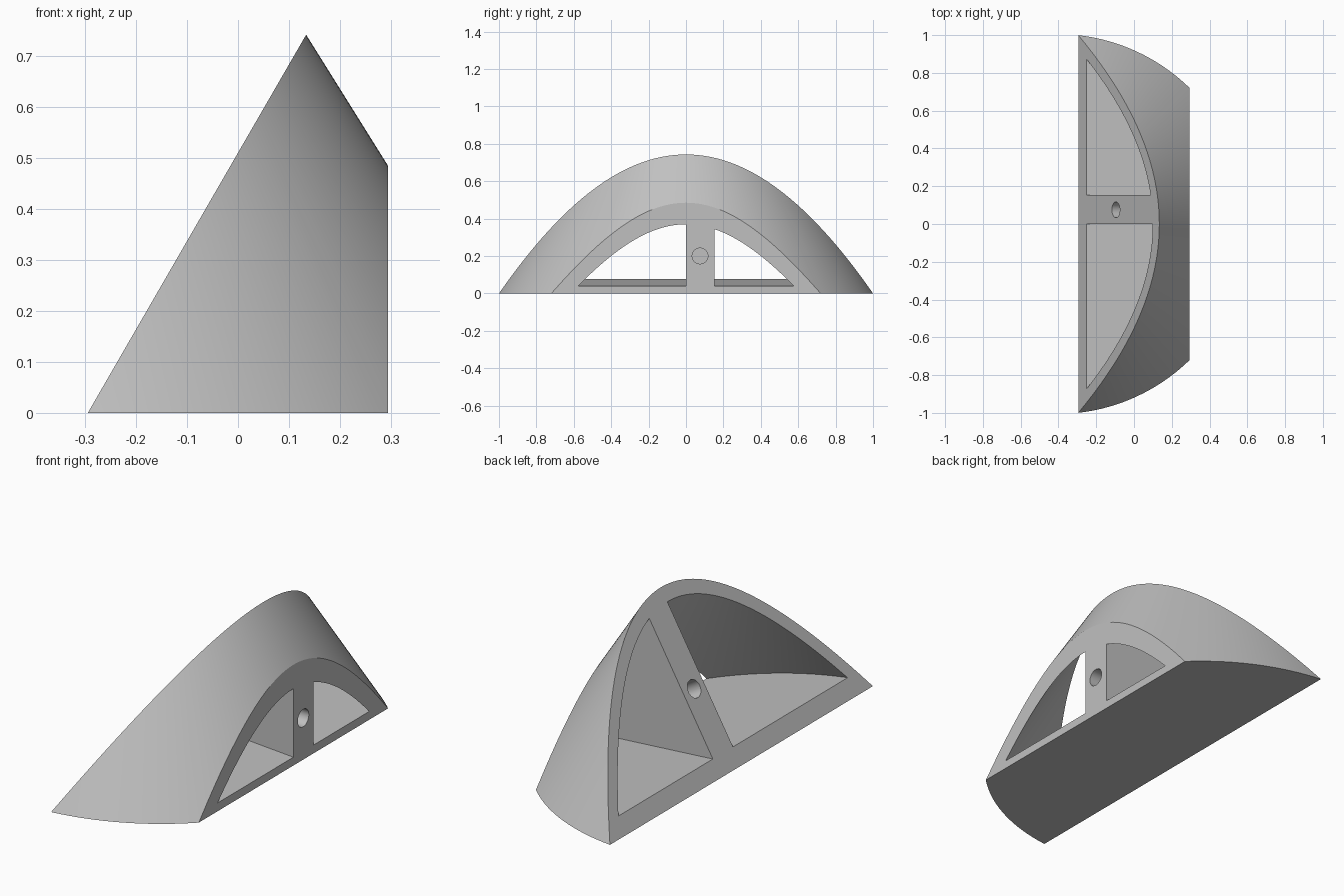
import bpy, bmesh, math
from mathutils import Vector, Matrix

cube = bpy.data.objects.get("Cube")
if cube:
    bpy.data.objects.remove(cube, do_unlink=True)

AXIS_X = -0.408      # upright axis of the cone
RADIUS = 1.006
SLOPE = 1.6
HALF = 0.295         # half the depth along x
WALL = 0.072
RIB = (0.0, 0.153)   # rib sides along y
RIB_MID = 0.075
SLANT = Vector((-math.sqrt(3), 0, 1)).normalized()

grey = bpy.data.materials.new("plain grey")
grey.use_nodes = True
grey.diffuse_color = (0.53, 0.53, 0.53, 1)
grey.node_tree.nodes["Principled BSDF"].inputs["Base Color"].default_value = grey.diffuse_color


def finish(name, bm):
    bmesh.ops.recalc_face_normals(bm, faces=bm.faces)
    mesh = bpy.data.meshes.new(name)
    bm.to_mesh(mesh)
    bm.free()
    mesh.materials.append(grey)
    obj = bpy.data.objects.new(name, mesh)
    bpy.context.collection.objects.link(obj)
    return obj


def cut_cone(name, radius, planes):
    """Upright cone trimmed by planes; each normal points to the removed side."""
    bm = bmesh.new()
    height = radius * SLOPE
    bmesh.ops.create_cone(bm, cap_ends=True, segments=160, radius1=radius, radius2=0,
                          depth=height, matrix=Matrix.Translation((AXIS_X, 0, height / 2)))
    bmesh.ops.remove_doubles(bm, verts=bm.verts, dist=1e-5)
    for point, normal in planes:
        geom = bm.verts[:] + bm.edges[:] + bm.faces[:]
        cut = bmesh.ops.bisect_plane(bm, geom=geom, dist=1e-6, plane_co=point,
                                     plane_no=normal, clear_outer=True)["geom_cut"]
        edges = [e for e in cut if isinstance(e, bmesh.types.BMEdge)]
        bmesh.ops.edgeloop_fill(bm, edges=edges)
    return finish(name, bm)


def drill(name, point, direction, depth):
    """Round cutter reaching the given depth on both sides of a face."""
    bm = bmesh.new()
    turn = Vector(direction).to_track_quat('Z', 'Y').to_matrix().to_4x4()
    bmesh.ops.create_cone(bm, cap_ends=True, segments=48, radius1=0.042, radius2=0.042,
                          depth=2 * depth, matrix=Matrix.Translation(point) @ turn)
    return finish(name, bm)


# Solid wedge of the cone
body = cut_cone("arched_body", RADIUS, [
    ((-HALF, 0, 0), SLANT),
    ((HALF, 0, 0), (1, 0, 0)),
])

# Two pockets either side of the rib, with a gently sloping floor
floor = ((HALF, 0, 0.04), (-0.069, 0, -1))
back = ((-0.36, 0, 0), (-1, 0, 0))
cutters = [
    cut_cone("front_pocket_cutter", RADIUS - WALL, [back, floor, ((0, RIB[0], 0), (0, 1, 0))]),
    cut_cone("rear_pocket_cutter", RADIUS - WALL, [back, floor, ((0, RIB[1], 0), (0, -1, 0))]),
    # Blind holes in both faces of the rib
    drill("slanted_hole_cutter", (-0.096, RIB_MID, 0.345), SLANT, 0.15),
    drill("upright_hole_cutter", (HALF, RIB_MID, 0.2), (1, 0, 0), 0.13),
]

bpy.ops.object.select_all(action='DESELECT')
bpy.context.view_layer.objects.active = body
body.select_set(True)
for cutter in cutters:
    cutter.hide_render = True
    mod = body.modifiers.new(cutter.name, 'BOOLEAN')
    mod.operation = 'DIFFERENCE'
    mod.solver = 'EXACT'
    mod.object = cutter
    bpy.ops.object.modifier_apply(modifier=mod.name)
for cutter in cutters:
    bpy.data.objects.remove(cutter, do_unlink=True)

bpy.ops.object.shade_smooth_by_angle(angle=math.radians(25))
